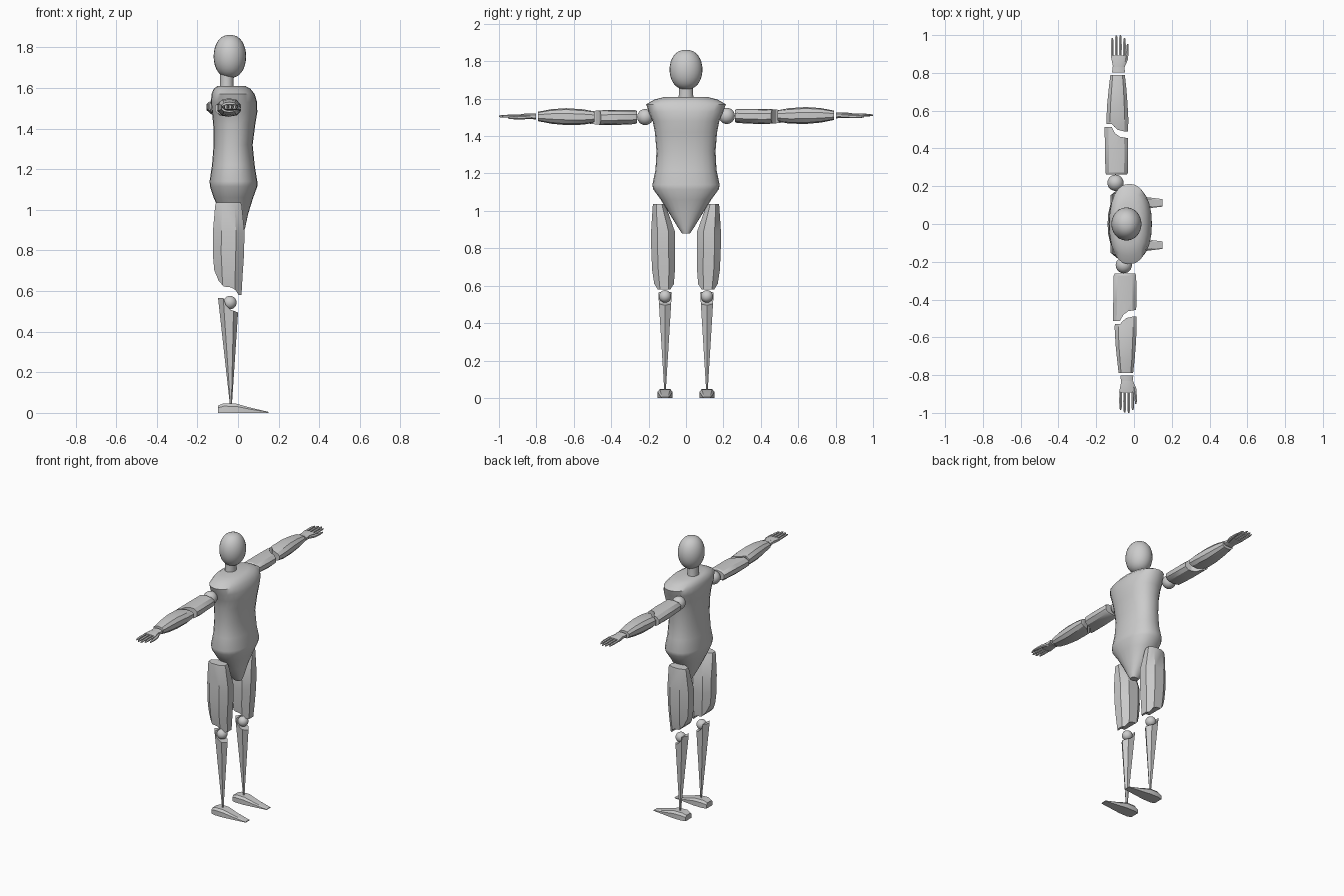
import bpy, bmesh, math
from mathutils import Vector


def finish(bm, name, angle=30):
    bmesh.ops.recalc_face_normals(bm, faces=bm.faces)
    me = bpy.data.meshes.new(name)
    bm.to_mesh(me)
    bm.free()
    ob = bpy.data.objects.new(name, me)
    bpy.context.collection.objects.link(ob)
    bpy.ops.object.select_all(action='DESELECT')
    ob.select_set(True)
    bpy.context.view_layer.objects.active = ob
    if angle:
        bpy.ops.object.shade_smooth_by_angle(angle=math.radians(angle))
    return ob


def loft(name, sections, n=8, power=2.0, turn=0.5, place=None, cut=None, angle=30):
    """Loft rings (t, centre_u, centre_v, radius_u, radius_v); trim to a side profile (u, t)."""
    place = place or (lambda u, v, t: (u, v, t))
    fit = 1 / math.cos(math.pi / n) if turn and n < 12 else 1
    bm = bmesh.new()
    rings = []
    for t, cu, cv, ru, rv in sections:
        ring = []
        for i in range(n):
            a = 2 * math.pi * (i + turn) / n
            c, s = math.cos(a), math.sin(a)
            u = cu + ru * fit * math.copysign(abs(c) ** (2 / power), c)
            v = cv + rv * fit * math.copysign(abs(s) ** (2 / power), s)
            ring.append(bm.verts.new(place(u, v, t)))
        rings.append(ring)
    for a, b in zip(rings, rings[1:]):
        for i in range(n):
            j = (i + 1) % n
            bm.faces.new((a[i], a[j], b[j], b[i]))
    bm.faces.new(rings[0])
    bm.faces.new(rings[-1])
    ob = finish(bm, name, angle)
    if cut:
        v0 = sections[0][2]
        bm = bmesh.new()
        lo, hi = ([bm.verts.new(place(u, v0 + d, t)) for u, t in cut] for d in (-0.2, 0.2))
        bm.faces.new(lo)
        bm.faces.new(hi)
        for i in range(len(cut)):
            j = (i + 1) % len(cut)
            bm.faces.new((lo[i], lo[j], hi[j], hi[i]))
        cutter = finish(bm, name + "_trim", 0)
        cutter.hide_render = True
        mod = ob.modifiers.new("trim", 'BOOLEAN')
        mod.operation, mod.solver, mod.object = 'INTERSECT', 'EXACT', cutter
        bpy.context.view_layer.objects.active = ob
        bpy.ops.object.modifier_apply(modifier=mod.name)
        bpy.data.objects.remove(cutter)
    return ob


def ball(name, centre, radii, power=1.0):
    bm = bmesh.new()
    bmesh.ops.create_uvsphere(bm, u_segments=24, v_segments=16, radius=1)
    for v in bm.verts:
        r = math.hypot(v.co.x, v.co.y)
        k = r ** (power - 1) if r > 1e-4 else 1
        v.co = Vector(centre) + Vector((v.co.x * k * radii[0], v.co.y * k * radii[1], v.co.z * radii[2]))
    return finish(bm, name, 60)


# Head and neck
ball("head", (-0.04, 0, 1.755), (0.08, 0.088, 0.106), 0.85)
loft("neck", [(1.57, -0.055, 0, 0.036, 0.045), (1.63, -0.055, 0, 0.034, 0.038),
              (1.68, -0.055, 0, 0.036, 0.038)], n=16)

# Torso: (height, back x, front x, half width)
torso = [(0.88, -0.03, 0.025, 0.022), (0.91, -0.05, 0.035, 0.042), (0.98, -0.085, 0.05, 0.085),
         (1.06, -0.12, 0.075, 0.135), (1.115, -0.138, 0.095, 0.175), (1.14, -0.14, 0.095, 0.18),
         (1.22, -0.128, 0.082, 0.163), (1.32, -0.12, 0.072, 0.158), (1.42, -0.122, 0.085, 0.166),
         (1.48, -0.128, 0.095, 0.178), (1.53, -0.134, 0.094, 0.2), (1.57, -0.13, 0.082, 0.213),
         (1.595, -0.12, 0.062, 0.17), (1.61, -0.1, 0.035, 0.11)]
loft("torso", [(z, (a + b) / 2, 0, (b - a) / 2, w) for z, a, b, w in torso], n=24, power=2.3, turn=0, angle=40)

for s, side in ((1, "left"), (-1, "right")):
    dx = 0 if s > 0 else 0.044
    zc = 1.508 if s > 0 else 1.502

    def arm(u, v, t):
        return (u + dx, s * t, zc + v)

    # Arm with shoulder joint and notched elbow
    ball(side + "_shoulder_joint", arm(-0.098, 0, 0.218), (0.043,) * 3)
    loft(side + "_upper_arm", [(0.262, -0.092, 0, 0.054, 0.03), (0.272, -0.092, 0, 0.059, 0.036),
                               (0.40, -0.092, -0.003, 0.061, 0.039), (0.53, -0.096, -0.003, 0.06, 0.034)],
         n=10, power=2.4, place=arm,
         cut=[(-0.3, 0.2), (0.1, 0.2), (0.1, 0.45), (-0.035, 0.455), (-0.075, 0.462),
              (-0.1, 0.48), (-0.118, 0.513), (-0.3, 0.517)])
    loft(side + "_forearm", [(0.48, -0.088, 0, 0.055, 0.027), (0.55, -0.088, 0, 0.058, 0.039),
                             (0.64, -0.088, 0.002, 0.053, 0.043), (0.72, -0.087, 0.003, 0.046, 0.037),
                             (0.79, -0.087, 0.003, 0.038, 0.024)], n=10, power=2.4, place=arm,
         cut=[(-0.3, 0.85), (0.1, 0.85), (0.1, 0.488), (-0.05, 0.49), (-0.085, 0.498),
              (-0.105, 0.515), (-0.118, 0.53), (-0.3, 0.535)])

    # Hand: wrist, palm, four fingers, thumb
    loft(side + "_wrist", [(0.802, -0.082, 0.003, 0.034, 0.016), (0.835, -0.082, 0.004, 0.03, 0.014)],
         n=8, power=2.5, place=arm)
    loft(side + "_palm", [(0.83, -0.082, 0.004, 0.028, 0.014), (0.86, -0.082, 0.004, 0.034, 0.014),
                          (0.893, -0.082, 0.004, 0.04, 0.009)], n=8, power=3, place=arm)
    for i, tip in enumerate((0.985, 0.998, 1.0, 0.985)):
        u = -0.115 + 0.0215 * i
        loft(f"{side}_finger_{i + 1}", [(0.886, u, 0.004, 0.0065, 0.007), (0.94, u, 0.005, 0.0075, 0.007),
                                       (tip - 0.01, u, 0.004, 0.006, 0.005), (tip, u, 0.003, 0.003, 0.003)],
             n=6, place=arm)
    loft(side + "_thumb", [(0.83, -0.06, 0, 0.01, 0.009), (0.87, -0.042, -0.002, 0.01, 0.009),
                           (0.92, -0.035, -0.004, 0.007, 0.007), (0.952, -0.034, -0.004, 0.004, 0.004)],
         n=6, place=arm)

    def leg(u, v, t):
        return (u, s * v, t)

    # Thigh with notched knee
    loft(side + "_thigh", [(0.55, -0.045, 0.115, 0.06, 0.045), (0.68, -0.046, 0.12, 0.068, 0.06),
                           (0.78, -0.047, 0.122, 0.076, 0.063), (0.89, -0.046, 0.123, 0.077, 0.063),
                           (1.02, -0.047, 0.142, 0.065, 0.036), (1.037, -0.047, 0.144, 0.06, 0.032)],
         n=8, power=2.3, place=leg,
         cut=[(-0.3, 1.1), (0.2, 1.1), (0.2, 0.577), (0.003, 0.58), (-0.012, 0.605),
              (-0.035, 0.618), (-0.07, 0.622), (-0.095, 0.65), (-0.12, 0.71), (-0.3, 0.8)])
    ball(side + "_knee_joint", leg(-0.04, 0.112, 0.543), (0.033,) * 3)

    # Tapered shin with knee cup
    loft(side + "_shin", [(0.04, -0.035, 0.112, 0.005, 0.005), (0.58, -0.047, 0.112, 0.053, 0.043)],
         n=6, turn=0, place=leg, angle=20,
         cut=[(-0.3, 0), (0.2, 0), (0.2, 0.49), (0, 0.495), (-0.035, 0.507), (-0.06, 0.53),
              (-0.072, 0.565), (-0.3, 0.57)])

    # Wedge foot, lofted heel to toe: (x, half width, height)
    bm = bmesh.new()
    rings = []
    for x, w, h in ((-0.098, 0.032, 0.036), (-0.07, 0.04, 0.047), (-0.01, 0.04, 0.046),
                    (0.06, 0.031, 0.026), (0.15, 0.02, 0.005)):
        pts = ((-w, 0), (-w, h * 0.7), (-w * 0.7, h), (w * 0.7, h), (w, h * 0.7), (w, 0))
        rings.append([bm.verts.new((x, s * 0.112 + y, z)) for y, z in pts])
    for a, b in zip(rings, rings[1:]):
        for i in range(6):
            j = (i + 1) % 6
            bm.faces.new((a[i], a[j], b[j], b[i]))
    bm.faces.new(rings[0])
    bm.faces.new(rings[-1])
    finish(bm, side + "_foot", 20)
